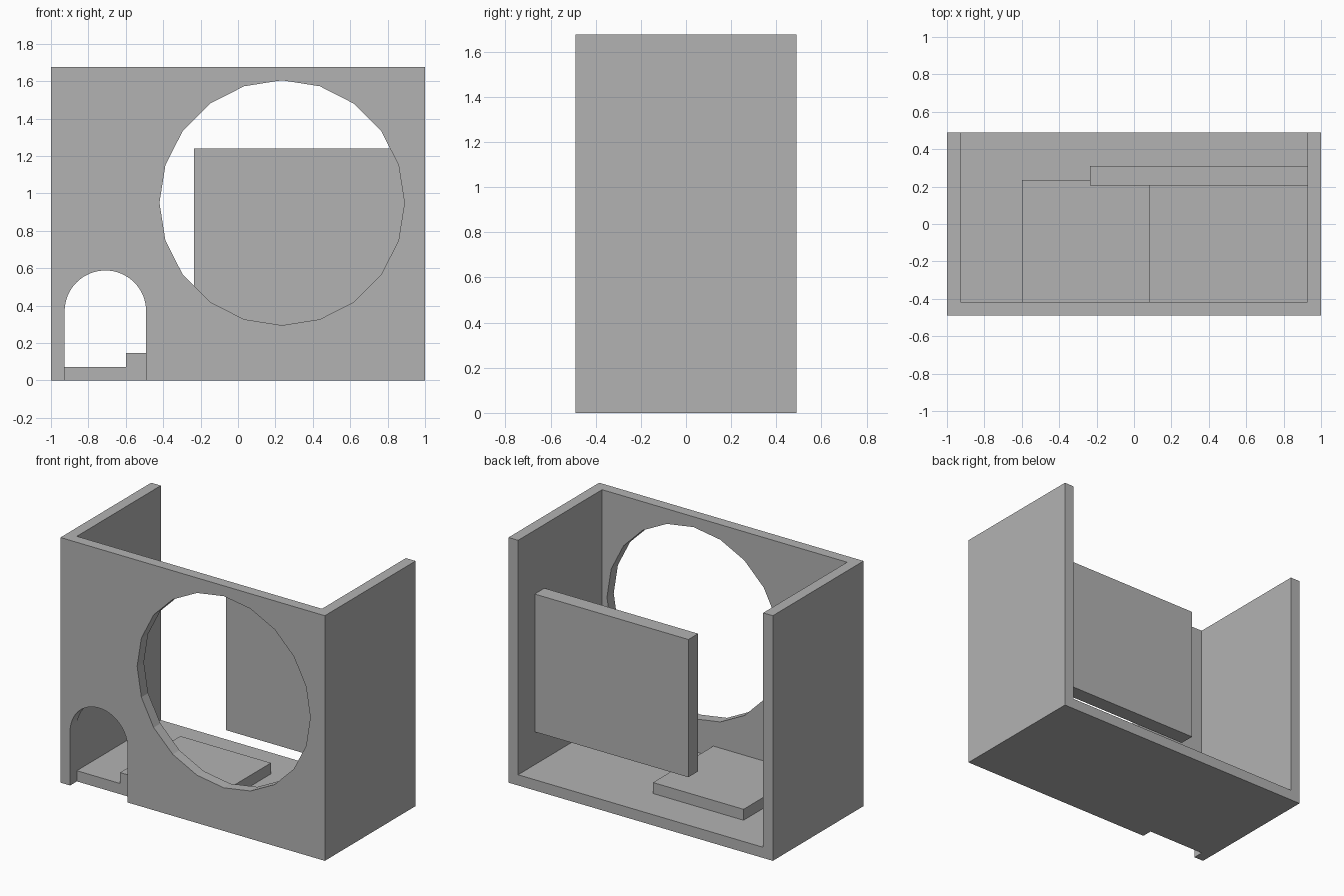
import bpy, bmesh, math

cube = bpy.data.objects.get("Cube")
if cube:
    bpy.data.objects.remove(cube, do_unlink=True)

grey = bpy.data.materials.new("plain grey")
grey.use_nodes = True
grey.diffuse_color = (0.45, 0.45, 0.45, 1)
grey.node_tree.nodes["Principled BSDF"].inputs["Base Color"].default_value = grey.diffuse_color

WIDTH, DEPTH, HEIGHT, WALL = 1.0, 0.49, 1.676, 0.073
INNER_X = WIDTH - WALL
INNER_FRONT = -DEPTH + WALL


def prism(name, profile, y0, y1):
    """Extrude an (x, z) outline from y0 to y1."""
    bm = bmesh.new()
    face = bm.faces.new([bm.verts.new((x, y0, z)) for x, z in profile])
    ext = bmesh.ops.extrude_face_region(bm, geom=[face])
    moved = [g for g in ext["geom"] if isinstance(g, bmesh.types.BMVert)]
    bmesh.ops.translate(bm, verts=moved, vec=(0, y1 - y0, 0))
    bmesh.ops.recalc_face_normals(bm, faces=bm.faces)
    mesh = bpy.data.meshes.new(name)
    bm.to_mesh(mesh)
    bm.free()
    mesh.materials.append(grey)
    obj = bpy.data.objects.new(name, mesh)
    bpy.context.collection.objects.link(obj)
    return obj


def box(name, x0, x1, y0, y1, z0, z1):
    return prism(name, [(x0, z0), (x1, z0), (x1, z1), (x0, z1)], y0, y1)


def arc(cx, cz, radius, start, end, steps):
    angles = [start + (end - start) * i / steps for i in range(steps + 1)]
    return [(cx + radius * math.cos(a), cz + radius * math.sin(a)) for a in angles]


def cut(target, cutter):
    cutter.hide_render = True
    mod = target.modifiers.new("cut", "BOOLEAN")
    mod.operation = "DIFFERENCE"
    mod.solver = "EXACT"
    mod.object = cutter
    bpy.context.view_layer.objects.active = target
    bpy.ops.object.modifier_apply(modifier=mod.name)
    bpy.data.objects.remove(cutter, do_unlink=True)


# Housing: floor, two side walls and front wall, open at top and back
housing = box("housing", -WIDTH, WIDTH, -DEPTH, DEPTH, 0, HEIGHT)
cut(housing, box("room_cutter", -INNER_X, INNER_X, INNER_FRONT, DEPTH + 1, WALL, HEIGHT + 1))

# Large faceted round window
window = arc(0.235, 0.95, 0.655, 0, math.tau, 20)[:-1]
cut(housing, prism("window_cutter", window, -DEPTH - 0.2, INNER_FRONT + 0.1))

# Arched doorway through the front wall only
radius = 0.218
door_x = -INNER_X + radius
doorway = [(door_x - radius, -0.2), (door_x + radius, -0.2)]
doorway += arc(door_x, 0.37, radius, 0, math.pi, 32)
cut(housing, prism("doorway_cutter", doorway, -DEPTH - 0.2, INNER_FRONT))

# Low step on the floor and hanging panel fixed to the left wall
box("floor_step", -0.60, 0.085, INNER_FRONT, 0.235, WALL, 0.148)
box("hanging_panel", -0.235, INNER_X, 0.205, 0.31, 0.298, 1.24)
